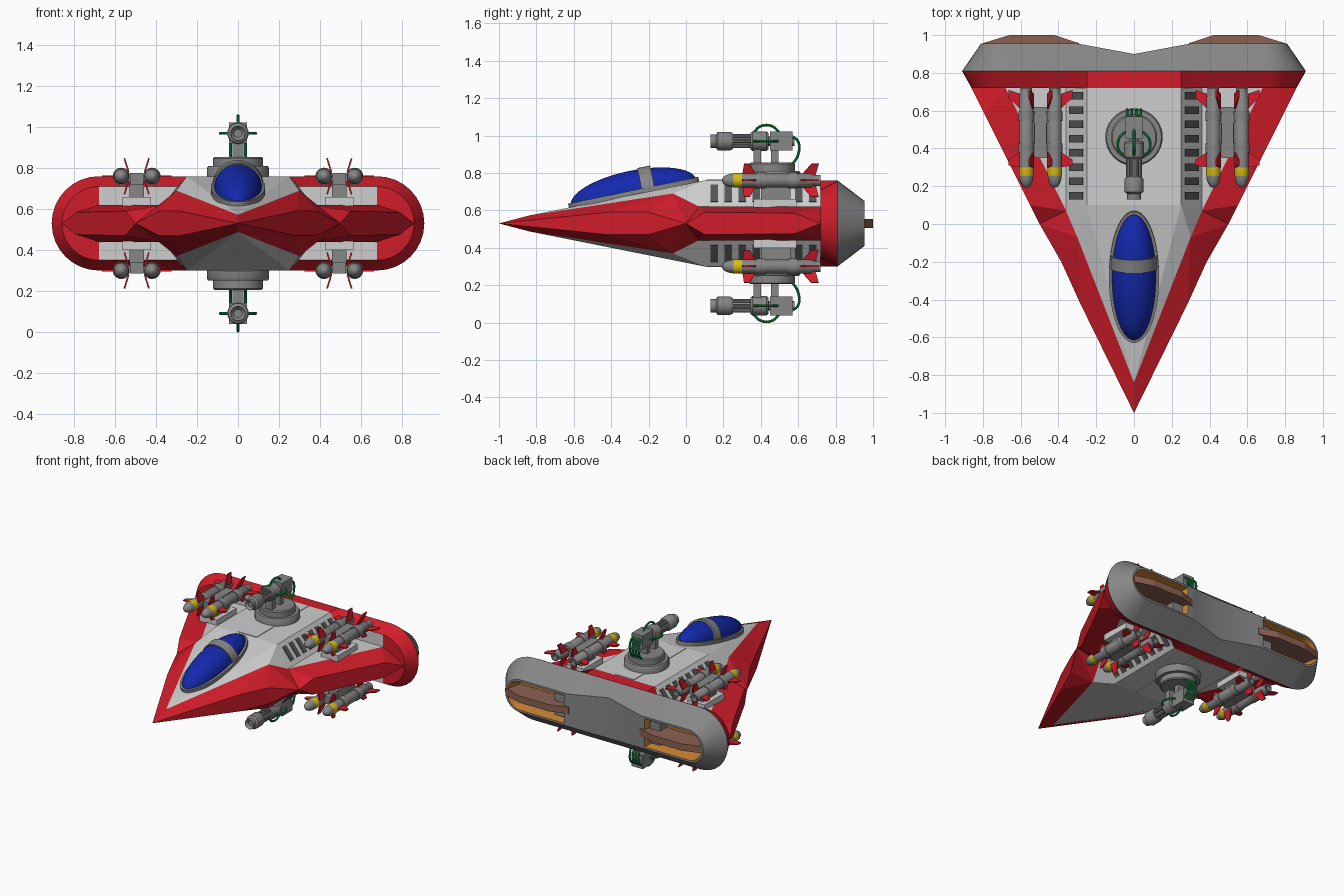
import bpy, bmesh, math
from mathutils import Vector, Matrix

if "Cube" in bpy.data.objects:
    bpy.data.objects.remove(bpy.data.objects["Cube"])

MID = 0.53   # height of the symmetry plane; all parts use heights relative to it


def material(name, rgb):
    m = bpy.data.materials.new(name)
    m.diffuse_color = (*rgb, 1)
    m.use_nodes = True
    m.node_tree.nodes["Principled BSDF"].inputs["Base Color"].default_value = m.diffuse_color
    return m


RED = material("red paint", (0.64, 0.012, 0.023))
WHITE = material("pale hull", (0.62, 0.62, 0.62))
GREY = material("grey metal", (0.24, 0.24, 0.24))
DARK = material("dark vent", (0.09, 0.09, 0.09))
BLUE = material("blue glass", (0.007, 0.022, 0.42))
YELLOW = material("yellow band", (0.68, 0.5, 0.007))
GREEN = material("green cable", (0.007, 0.34, 0.08))
ORANGE = material("orange engine", (0.58, 0.22, 0.03))
BROWN = material("brown fin", (0.26, 0.12, 0.085))


def part(name, bm, mats, mirror="", smooth=False):
    """Turn a bmesh into an object; mirror holds the axes to mirror on."""
    if smooth:
        for f in bm.faces:
            f.smooth = True
        for e in bm.edges:
            e.smooth = e.calc_face_angle(0) < math.radians(35)
    me = bpy.data.meshes.new(name)
    bm.to_mesh(me)
    bm.free()
    for m in mats:
        me.materials.append(m)
    ob = bpy.data.objects.new(name, me)
    ob.location.z = MID
    bpy.context.collection.objects.link(ob)
    if mirror:
        mod = ob.modifiers.new("mirror", "MIRROR")
        mod.use_axis = ["X" in mirror, "Y" in mirror, "Z" in mirror]
        mod.use_mirror_merge = False
    return ob


def solid(name, points, mat, mirror=""):
    """Convex solid around a few points."""
    bm = bmesh.new()
    for p in points:
        bm.verts.new(p)
    bmesh.ops.convex_hull(bm, input=bm.verts[:])
    bmesh.ops.dissolve_limit(bm, angle_limit=0.01, verts=bm.verts[:], edges=bm.edges[:])
    return part(name, bm, [mat], mirror)


def box(name, x, y, z, mat, mirror=""):
    return solid(name, [(a, b, c) for a in x for b in y for c in z], mat, mirror)


def lathe(name, profile, at, axis, mat, mirror="", n=24):
    """Revolve (radius, distance) pairs around the y or z axis at a point."""
    bm = bmesh.new()
    rings = []
    for r, d in profile:
        ring = []
        for i in range(n):
            a = 2 * math.pi * i / n
            u, v = r * math.cos(a), r * math.sin(a)
            ring.append(bm.verts.new((at[0] + u, d, at[1] + v) if axis == "y"
                                     else (at[0] + u, at[1] + v, d)))
        rings.append(ring)
    for a, b in zip(rings, rings[1:]):
        for i in range(n):
            bm.faces.new((a[i], a[(i + 1) % n], b[(i + 1) % n], b[i]))
    bm.faces.new(rings[0])
    bm.faces.new(rings[-1])
    bmesh.ops.recalc_face_normals(bm, faces=bm.faces[:])
    return part(name, bm, [mat], mirror, True)


def cable(name, pts, r, mirror):
    cu = bpy.data.curves.new(name, "CURVE")
    cu.dimensions, cu.bevel_depth, cu.bevel_resolution, cu.resolution_u = "3D", r, 2, 8
    sp = cu.splines.new("BEZIER")
    sp.bezier_points.add(len(pts) - 1)
    for b, p in zip(sp.bezier_points, pts):
        b.co, b.handle_left_type, b.handle_right_type = p, "AUTO", "AUTO"
    tmp = bpy.data.objects.new(name, cu)
    bpy.context.collection.objects.link(tmp)
    bm = bmesh.new()
    bm.from_mesh(bpy.data.meshes.new_from_object(tmp))
    bpy.data.objects.remove(tmp)
    for f in bm.faces:
        f.material_index = 0
    part(name, bm, [GREEN], mirror, True)


def quarter(name, faces, mats, smooth=False):
    """Shell given as its upper right quarter, repeated on x and z."""
    bm, seen = bmesh.new(), {}
    for sx in (1, -1):
        for sz in (1, -1):
            for mi, pts in faces:
                vs = []
                for x, y, z in pts:
                    k = (round(sx * x, 5) + 0.0, round(y, 5), round(sz * z, 5) + 0.0)
                    if k not in seen:
                        seen[k] = bm.verts.new(k)
                    if seen[k] not in vs:
                        vs.append(seen[k])
                if len(vs) > 2 and not bm.faces.get(vs):
                    bm.faces.new(vs).material_index = mi
    bmesh.ops.recalc_face_normals(bm, faces=bm.faces[:])
    return part(name, bm, mats, "", smooth)


def flat(p):
    return (p[0], p[1], 0)


# Wedge hull: pale body with faceted red leading edges
N, C, P, Q = (0, -1, 0), (0, -.84, .042), (.30, -.07, .16), (.36, .07, .09)
T0, T1, T2, T3 = (0, .1, .23), (.25, .1, .23), (.25, .72, .23), (0, .72, .23)
L, W, E = (.36, .72, .09), (.68, .72, .09), (.86, .72, 0)
A1, A2, M, B1, B2 = (.285, -.42, .06), (.385, -.2, .06), (.5, 0, 0), (.55, .1, .06), (.79, .58, .055)
red = [(N, A1, C), (C, A1, P), (A1, A2, P), (P, A2, M), (P, M, Q), (M, B1, Q), (Q, B1, B2, W),
       (W, B2, E), (N, A1, flat(A1)), (A1, A2, flat(A2), flat(A1)), (A2, M, flat(A2)),
       (M, B1, flat(B1)), (B1, B2, flat(B2), flat(B1)), (B2, E, flat(B2))]
pale = [(C, P, T1), (C, T1, T0), (P, Q, T1), (T1, Q, L, T2), (Q, W, L), (T0, T1, T2, T3)]
quarter("hull", [(0, f) for f in red] + [(1, f) for f in pale], [RED, WHITE])


# Tail block: rounded bar, red front rim, grey rear with two engine recesses
def section(y, start, cx, r, n=8):
    arc = [(cx + r * math.sin(i * math.pi / 2 / n), y, r * math.cos(i * math.pi / 2 / n))
           for i in range(n + 1)]
    return start + arc


s_front = section(.72, [(0, .72, .23), (.25, .72, .23), (.27, .72, .18)], .68, .18)
s_mid = section(.81, [(0, .81, .23), (.25, .81, .23), (.30, .81, .23)], .68, .23)
s_rear = section(.955, [(0, .90, .15), (.27, .95, .122), (.30, .955, .12)], .69, .12)
s_lip = section(.955, [(.33, .955, .105)], .69, .105)
s_floor = section(.84, [(.36, .84, .085)], .69, .085)
tail = []


def bridge(a, b, mi):
    for i in range(len(a) - 1):
        m = mi(a[i]) if callable(mi) else mi
        tail.append((m, (a[i], a[i + 1], b[i + 1], b[i])))


bridge(s_front, [flat(p) for p in s_front], lambda p: 0 if p[0] > .67 else 1)
bridge(s_front, s_mid, 0)
bridge(s_mid, s_rear, 2)
bridge(s_rear[:3], [flat(p) for p in s_rear[:3]], 2)
bridge(s_rear[2:], s_lip, 2)
bridge([flat(s_rear[2]), s_rear[2]], [flat(s_lip[0]), s_lip[0]], 2)
bridge(s_lip, s_floor, 3)
bridge([flat(s_lip[0]), s_lip[0]], [flat(s_floor[0]), s_floor[0]], 3)
bridge(s_floor, [flat(p) for p in s_floor], 3)
quarter("tail_block", tail, [RED, WHITE, GREY, ORANGE], True)
solid("engine_fin", [(x, y, z) for z in (-.025, .025) for x, y in
                     ((.29, .84), (.29, .957), (.42, 1), (.66, 1), (.80, .957), (.77, .84))], BROWN, "X")
box("engine_block", (.35, .43), (.83, .92), (-.08, .08), GREY, "X")

# Panel and side vents
box("spine_panel", (-.075, .075), (.11, .715), (.225, .234), WHITE, "Z")
for i in range(8):
    y = .15 + i * .0755
    solid("side_vent", [(x + .786 * t, b, z + .618 * t) for x, z in ((.27, .2045), (.34, .1155))
                        for b in (y - .02, y + .02) for t in (-.003, .005)], DARK, "XZ")

# Cockpit: tilted blue dome, rim and cross band
tilt = Matrix.Translation((0, -.28, .165)) @ Matrix.Rotation(math.radians(11.6), 4, "X")


def tilted(name, bm, scale, mat):
    bmesh.ops.transform(bm, matrix=tilt @ Matrix.Diagonal((*scale, 1)), verts=bm.verts[:])
    part(name, bm, [mat], "", True)


bm = bmesh.new()
bmesh.ops.create_uvsphere(bm, u_segments=40, v_segments=24, radius=1)
tilted("canopy", bm, (.117, .342, .118), BLUE)
bm = bmesh.new()
bmesh.ops.create_cone(bm, cap_ends=True, segments=48, radius1=1, radius2=1, depth=1,
                      matrix=Matrix.Translation((0, 0, -.25)))
tilted("canopy_rim", bm, (.133, .355, .05), GREY)
bm = bmesh.new()
bmesh.ops.create_cone(bm, cap_ends=True, segments=40, radius1=1, radius2=1, depth=1,
                      matrix=Matrix.Translation((0, 1.15, 0)) @ Matrix.Rotation(math.pi / 2, 4, "X"))
tilted("canopy_band", bm, (.124, .07, .124), GREY)

# Gun turret above and below
lathe("turret_base", [(.152, .22), (.152, .27), (.145, .28), (.122, .28), (.122, .318), (.115, .325)],
      (0, .46), "z", GREY, "Z", 40)
for y in ((.36, .40), (.455, .495)):
    box("turret_post", (-.026, .026), y, (.32, .42), GREY, "Z")
lathe("gun_core", [(.026, .22), (.026, .58)], (0, .44), "y", GREY, "Z")
lathe("gun_front", [(.044, .345), (.052, .355), (.052, .43), (.044, .44)], (0, .44), "y", GREY, "Z")
box("gun_breech", (-.045, .045), (.45, .57), (.39, .492), GREY, "Z")
for i in range(6):
    a = i * math.pi / 3
    lathe("gun_barrel", [(.011, .22), (.011, .36)],
          (.031 * math.cos(a), .44 + .031 * math.sin(a)), "y", GREY, "Z", 10)
lathe("gun_muzzle", [(.02, .15), (.036, .13), (.036, .16), (.05, .17), (.05, .235), (.042, .25)],
      (0, .44), "y", GREY, "Z")
cable("top_cable", [(0, .36, .485), (0, .40, .52), (0, .46, .52), (0, .50, .485)], .007, "Z")
cable("side_cable", [(.045, .36, .44), (.08, .39, .44), (.08, .45, .44), (.045, .49, .44)], .007, "XZ")
for x in (-.036, -.012, .012, .036):
    cable("rear_cable", [(x, .56, .47), (x, .598, .44), (x, .60, .37), (x, .565, .31)], .007, "Z")

# Missile pods: pedestal, rack and two finned missiles, on both wings, above and below
box("pod_pedestal", (.425, .565), (.36, .59), (.085, .13), WHITE, "XZ")
box("pod_stem", (.46, .53), (.40, .56), (.13, .20), GREY, "XZ")
box("pod_rack", (.462, .528), (.35, .62), (.19, .245), GREY, "XZ")
for y in (.40, .56):
    box("rack_arm", (.42, .57), (y - .025, y + .025), (.205, .24), GREY, "XZ")


def fin(root, tip, y0, y1, y2, y3):
    (ax, az), (bx, bz) = root, tip
    n = Vector((bz - az, 0, ax - bx)).normalized() * .004
    pts = [Vector(p) + n * s for s in (-1, 1) for p in
           ((ax, y0, az), (ax, y1, az), (bx, y2, bz), (bx, y3, bz))]
    solid("missile_fin", pts, RED, "XZ")


H = .23
for cx, s in ((.42, -1), (.57, 1)):
    lathe("missile_body", [(.037, .30), (.037, .67), (.030, .68), (.030, .72), (.02, .72), (.02, .69)],
          (cx, H), "y", GREY, "XZ")
    lathe("missile_band", [(.037, .255), (.0385, .26), (.0385, .30)], (cx, H), "y", YELLOW, "XZ")
    lathe("missile_nose", [(.036 * math.sin(a) + .001, .258 - .066 * math.cos(a))
                           for a in [i * math.pi / 12 for i in range(7)]], (cx, H), "y", GREY, "XZ")
    for y in (.40, .57):
        lathe("missile_collar", [(.042, y - .025), (.042, y + .025)], (cx, H), "y", GREY, "XZ")
    for ys in ((.30, .38, .34, .31), (.61, .69, .71, .67)):
        fin((cx + s * .034, H), (cx + s * .095, H), *ys)
        for v in (-1, 1):
            fin((cx - s * .036, H + v * .02), (cx - s * .015, H + v * .088), *ys)
